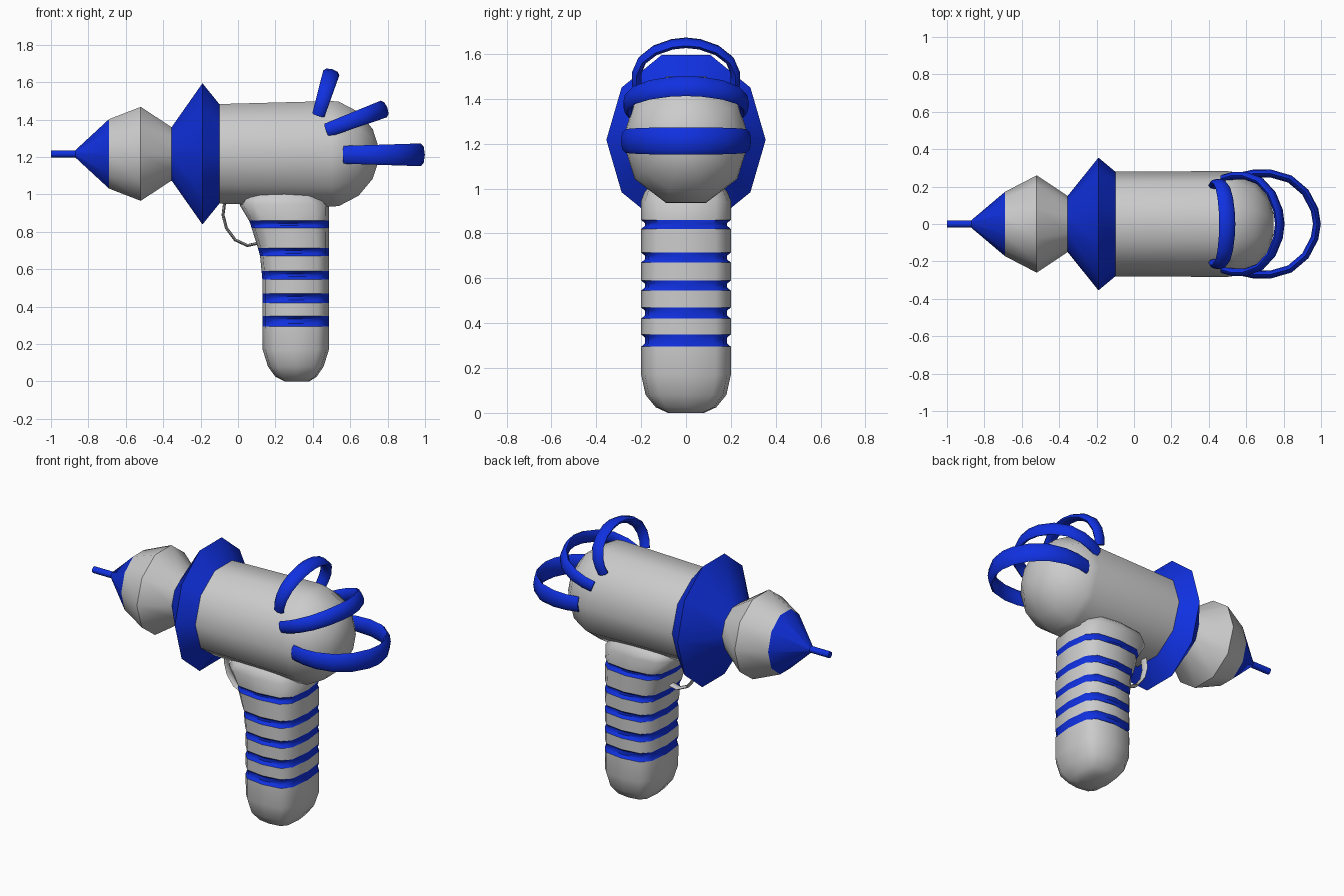
import bpy, bmesh, math
from mathutils import Vector

if "Cube" in bpy.data.objects:
    bpy.data.objects.remove(bpy.data.objects["Cube"])

AXIS_Z = 1.217
blue = bpy.data.materials.new("blue")
blue.diffuse_color = (0.005, 0.03, 0.75, 1)
blue.use_nodes = True
blue.node_tree.nodes["Principled BSDF"].inputs["Base Color"].default_value = blue.diffuse_color


def skin(name, rings, mat=None, cap_start=False, cap_end=False):
    """Bridge a list of equal point rings into one surface."""
    bm = bmesh.new()
    loops = [[bm.verts.new(p) for p in ring] for ring in rings]
    n = len(loops[0])
    for a, b in zip(loops, loops[1:]):
        for i in range(n):
            j = (i + 1) % n
            bm.faces.new((a[i], a[j], b[j], b[i]))
    if cap_start:
        bm.faces.new(loops[0][::-1])
    if cap_end:
        bm.faces.new(loops[-1])
    bmesh.ops.recalc_face_normals(bm, faces=bm.faces)
    # open shells: make sure the faces point away from the middle
    mid = sum((v.co for v in bm.verts), Vector()) / len(bm.verts)
    if not (cap_start and cap_end):
        if sum((f.calc_center_median() - mid).dot(f.normal) * f.calc_area() for f in bm.faces) < 0:
            bmesh.ops.reverse_faces(bm, faces=bm.faces)
    me = bpy.data.meshes.new(name)
    bm.to_mesh(me)
    bm.free()
    ob = bpy.data.objects.new(name, me)
    bpy.context.collection.objects.link(ob)
    if mat:
        me.materials.append(mat)
    return ob


def turned(name, rows, mat=None, **caps):
    """Ten-sided turned part along x; rows are (x, y radius, z radius)."""
    angles = [math.tau * i / 10 for i in range(10)]
    skin(name, [[(x, ry * math.cos(a), AXIS_Z + rz * math.sin(a)) for a in angles]
                for x, ry, rz in rows], mat, **caps)


def ribbon(name, path, side, thick, widths, mat=None):
    """Sweep an oval strip along a path; side is the direction of its width."""
    rings = []
    last = len(path) - 1
    for i, p in enumerate(path):
        tangent = (path[min(i + 1, last)] - path[max(i - 1, 0)]).normalized()
        normal = tangent.cross(side).normalized()
        rings.append([p + normal * thick / 2 * math.cos(a) + side * widths[i] / 2 * math.sin(a)
                      for a in (math.tau * k / 8 for k in range(8))])
    skin(name, rings, mat, cap_start=True, cap_end=True)


# Barrel: tip, nose cone, bulb, flared collar, body with domed back
turned("barrel_tip", [(-1, .02, .02), (-.85, .02, .02)], blue, cap_start=True)
turned("nose_cone", [(-.87, .02, .02), (-.69, .172, .195)], blue, cap_start=True)
turned("bulb", [(-.69, .172, .195), (-.52, .26, .264), (-.355, .15, .15)])
turned("flared_collar", [(-.355, .15, .15), (-.19, .355, .397), (-.1, .28, .28)], blue)
turned("body", [(-.1, .28, .28), (.5, .283, .297), (.54, .277, .293), (.645, .235, .235),
                (.72, .14, .14), (.745, .06, .06)], cap_end=True)


# Grip: rounded sections given as (z, x min, x max, y half width)
def section(z, x0, x1, hy):
    pts = []
    for k in range(12):
        c, s = math.cos(math.tau * k / 12), math.sin(math.tau * k / 12)
        sx = math.copysign(abs(c) ** .6, c) if abs(c) > 1e-6 else 0
        sy = math.copysign(abs(s) ** .6, s) if abs(s) > 1e-6 else 0
        pts.append(((x0 + x1) / 2 + (x1 - x0) / 2 * sx, hy * sy, z))
    return pts


def front_edge(z):
    stops = [(0, .132), (.55, .13), (.67, .118), (.715, .106), (.855, .062), (.945, .008)]
    for (za, xa), (zb, xb) in zip(stops, stops[1:]):
        if z <= zb:
            return xa + (xb - xa) * (z - za) / (zb - za)


def grip_row(z, inset=0):
    return section(z, front_edge(z), .486, .2 - inset)


skin("grip_base", [section(0, .25, .38, .08), section(.025, .2, .42, .135),
                   section(.08, .16, .458, .18), section(.17, .132, .486, .2),
                   grip_row(.295)], cap_start=True)
grooves = [(.295, .35), (.42, .47), (.545, .59), (.67, .715), (.82, .86)]
for i, (z0, z1) in enumerate(grooves):
    skin(f"grip_groove_{i + 1}", [grip_row(z0), grip_row(z0 + .015, .018),
                                  grip_row(z1 - .015, .018), grip_row(z1)], blue)
    if i < 4:
        skin(f"grip_band_{i + 1}", [grip_row(z1), grip_row(grooves[i + 1][0])])
skin("grip_top", [grip_row(.86), grip_row(.945), section(.985, .03, .45, .185),
                  section(1.02, .1, .42, .15)])

# Trigger guard
guard = [(-.07, .97), (-.08, .89), (-.062, .82), (-.015, .757), (.05, .727), (.12, .742)]
ribbon("trigger_guard", [Vector((x, 0, z)) for x, z in guard], Vector((0, 1, 0)), .016, [.05] * 6)

# Three fanned loops on the back; half outline as (share of length, share of width)
half = [(0, .94), (.18, 1), (.4, 1), (.65, .89), (.85, .63), (.97, .28)]
outline = half + [(1, 0)] + [(u, -v) for u, v in reversed(half)]


def back_loop(name, x, z, tilt, length, half_width, w0, w1):
    t = math.radians(tilt)
    d, side = Vector((math.cos(t), 0, math.sin(t))), Vector((-math.sin(t), 0, math.cos(t)))
    path = [Vector((x, 0, z)) + d * length * u + Vector((0, half_width * v, 0)) for u, v in outline]
    ribbon(name, path, side, .042, [w0 + (w1 - w0) * u for u, v in outline], blue)


back_loop("lower_loop", .565, 1.212, 0, .413, .27, .095, .122)
back_loop("middle_loop", .475, 1.343, 20.5, .325, .258, .075, .095)
back_loop("upper_loop", .43, 1.425, 73, .235, .22, .068, .09)

# Soft shading with crisp ridges
for ob in bpy.data.objects:
    ob.select_set(True)
    bpy.context.view_layer.objects.active = ob
bpy.ops.object.shade_smooth_by_angle(angle=math.radians(48))
